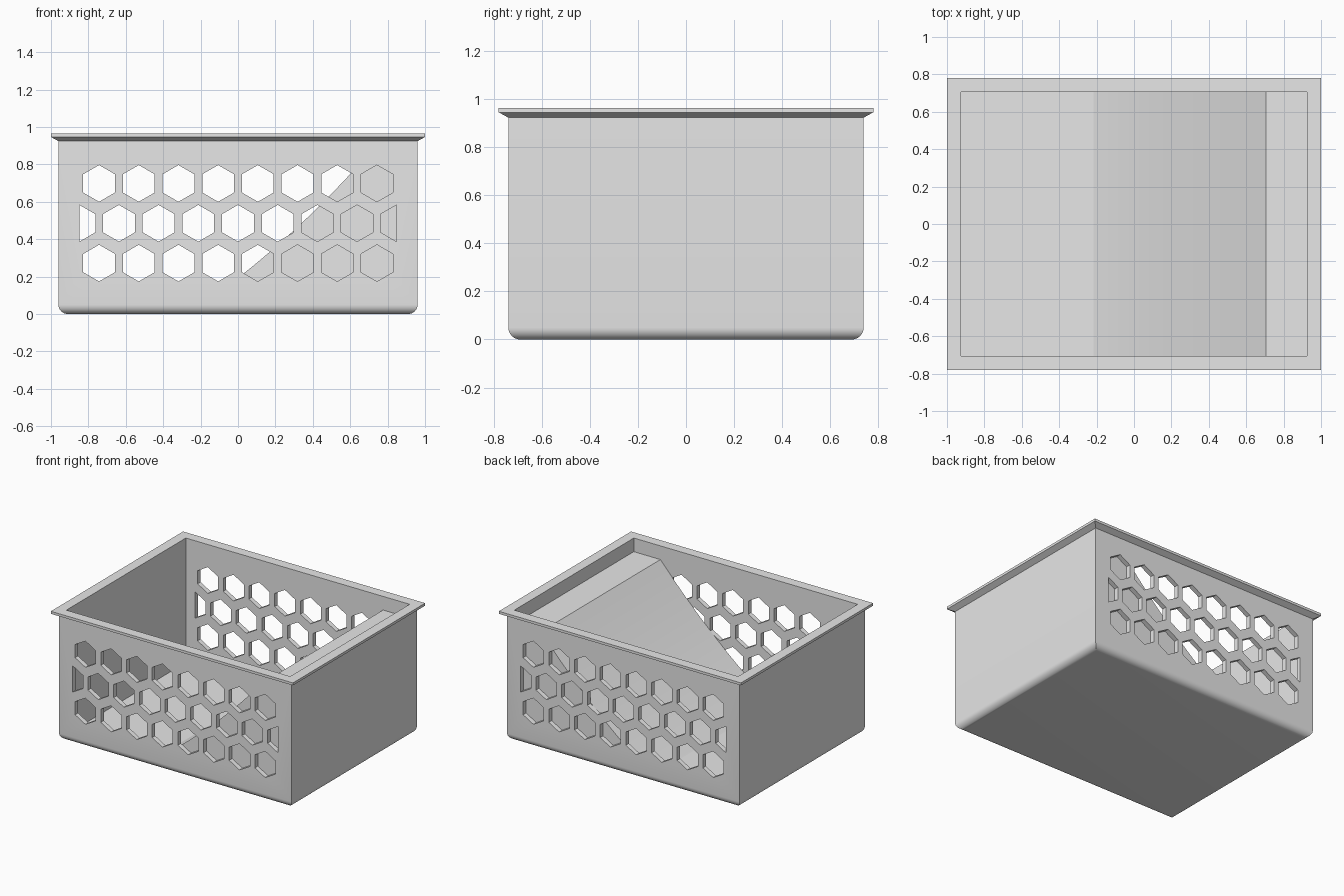
import bpy, bmesh, math

cube = bpy.data.objects.get("Cube")
if cube:
    bpy.data.objects.remove(cube, do_unlink=True)

HX, HY = 0.96, 0.74          # half size of the outer box
WALL, TOP, ROUND = 0.035, 0.965, 0.05
IX, IY = HX - WALL, HY - WALL

grey = bpy.data.materials.new("plain grey")
grey.use_nodes = True
grey.diffuse_color = (0.8, 0.8, 0.8, 1)
grey.node_tree.nodes["Principled BSDF"].inputs["Base Color"].default_value = (0.8, 0.8, 0.8, 1)


def make_object(name, bm):
    bmesh.ops.recalc_face_normals(bm, faces=bm.faces)
    mesh = bpy.data.meshes.new(name)
    bm.to_mesh(mesh)
    bm.free()
    mesh.materials.append(grey)
    obj = bpy.data.objects.new(name, mesh)
    bpy.context.collection.objects.link(obj)
    return obj


def prism(bm, outline, y0, y1):
    """Extrude an (x, z) outline along y."""
    face = bm.faces.new([bm.verts.new((x, y0, z)) for x, z in outline])
    out = bmesh.ops.extrude_face_region(bm, geom=[face])
    verts = [v for v in out["geom"] if isinstance(v, bmesh.types.BMVert)]
    bmesh.ops.translate(bm, verts=verts, vec=(0, y1 - y0, 0))


def smooth(obj, degrees):
    bpy.ops.object.select_all(action='DESELECT')
    obj.select_set(True)
    bpy.context.view_layer.objects.active = obj
    bpy.ops.object.shade_smooth_by_angle(angle=math.radians(degrees))


# Bin: one profile of (offset from outer wall, height) swept round a rectangle
profile = []
for i in range(9):
    a = math.radians(90 * i / 8)
    profile.append((ROUND * (math.sin(a) - 1), ROUND * (1 - math.cos(a))))
profile += [(0, 0.924), (0.04, 0.946), (0.04, TOP), (-WALL, TOP), (-WALL, WALL)]

bm = bmesh.new()
rings = [[bm.verts.new((sx * (HX + d), sy * (HY + d), z))
          for sx, sy in ((-1, -1), (1, -1), (1, 1), (-1, 1))] for d, z in profile]
for low, high in zip(rings, rings[1:]):
    for i in range(4):
        j = (i + 1) % 4
        bm.faces.new((low[i], low[j], high[j], high[i]))
bm.faces.new(rings[0])       # underside
bm.faces.new(rings[-1])      # inner floor
bin_shell = make_object("bin_shell", bm)

# Honeycomb cutter through the front and back walls
PITCH, RADIUS, LIMIT = 0.2122, 0.098, 0.848
bm = bmesh.new()
for row, z in enumerate((0.272, 0.485, 0.698)):
    count = 9 if row == 1 else 8
    for i in range(count):
        cx = (i - (count - 1) / 2) * PITCH
        outline = []
        for k in range(6):
            a = math.radians(30 + 60 * k)
            outline.append((cx + RADIUS * math.cos(a), z + RADIUS * math.sin(a)))
        if abs(cx) > 0.8:    # end cells are cut in half
            s = math.copysign(1, cx)
            half = RADIUS * math.cos(math.radians(30))
            outline = [(s * LIMIT, z + RADIUS), (s * LIMIT, z - RADIUS),
                       (s * (LIMIT - half), z - RADIUS / 2), (s * (LIMIT - half), z + RADIUS / 2)]
        for side in (-1, 1):
            prism(bm, outline, side * (HY - 0.1), side * (HY + 0.1))
cutter = make_object("honeycomb_cutter", bm)
cutter.hide_render = True
cut = bin_shell.modifiers.new("honeycomb", 'BOOLEAN')
cut.operation = 'DIFFERENCE'
cut.solver = 'EXACT'
cut.object = cutter
bpy.context.view_layer.objects.active = bin_shell
bpy.ops.object.modifier_apply(modifier="honeycomb")
bpy.data.objects.remove(cutter, do_unlink=True)
smooth(bin_shell, 20)

# Sloped ramp with a gentle hollow curve, ending in a flat shelf
X0, X1, Z1, SAG = -0.217, 0.705, 0.863, 0.052
STEPS = 16
outline = [(IX, Z1), (IX, WALL)]
for i in range(STEPS + 1):
    t = i / STEPS
    outline.append((X0 + (X1 - X0) * t, WALL + (Z1 - WALL) * t - 4 * SAG * t * (1 - t)))
bm = bmesh.new()
prism(bm, outline, -IY, IY)
ramp = make_object("ramp_and_shelf", bm)
smooth(ramp, 20)
